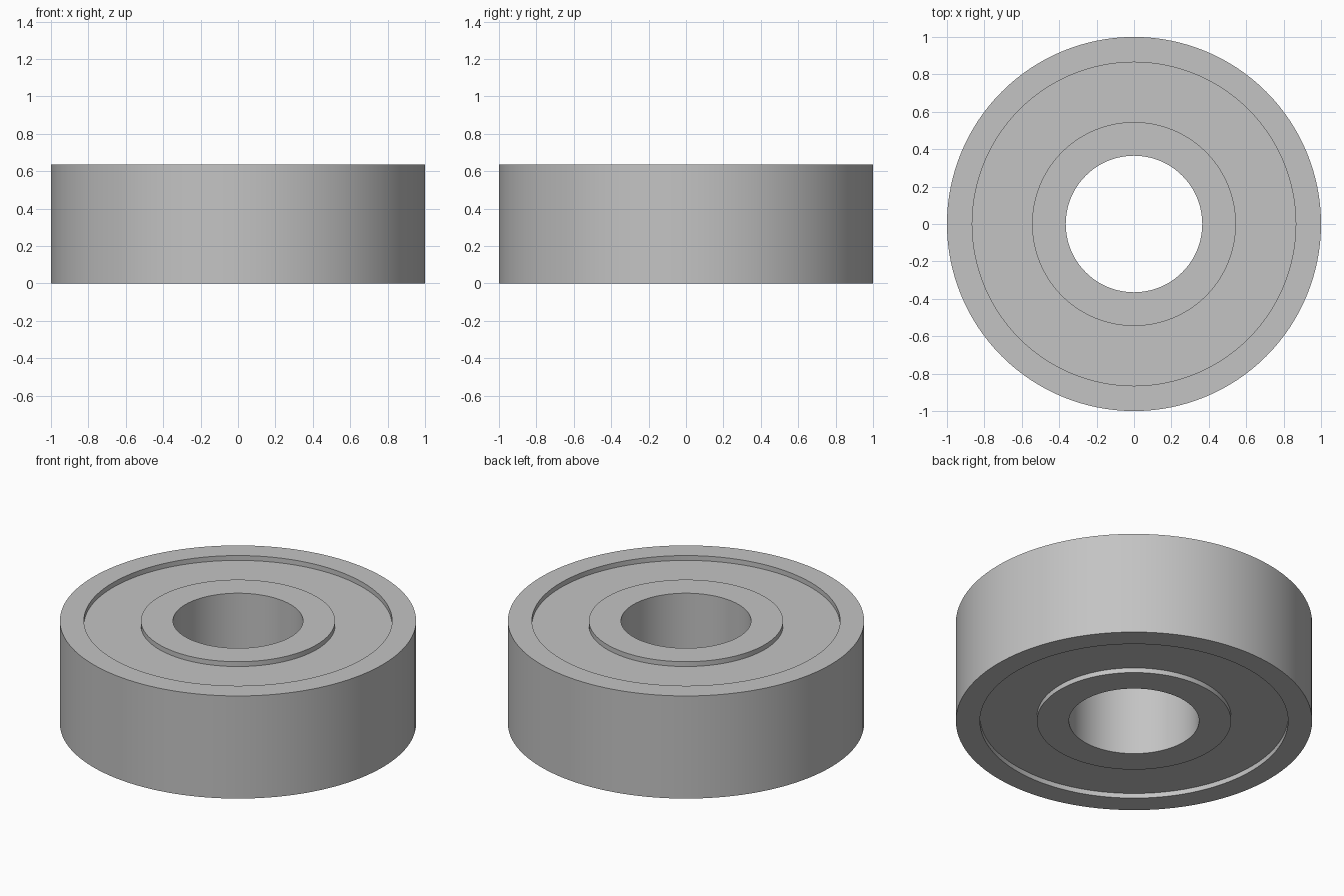
import bpy, bmesh
from math import cos, sin, tau, radians

if "Cube" in bpy.data.objects:
    bpy.data.objects.remove(bpy.data.objects["Cube"], do_unlink=True)

HEIGHT = 0.636
RECESS = 0.03
SEGMENTS = 128

steel = bpy.data.materials.new("steel grey")
steel.use_nodes = True
colour = (0.55, 0.55, 0.55, 1)
steel.diffuse_color = colour
steel.node_tree.nodes["Principled BSDF"].inputs["Base Color"].default_value = colour


def ring(name, inner, outer, low, high, walls=True):
    """Revolve a rectangular section around z."""
    section = [(inner, low), (outer, low), (outer, high), (inner, high)]
    bm = bmesh.new()
    loops = []
    for r, z in section:
        loops.append([bm.verts.new((r * cos(tau * i / SEGMENTS), r * sin(tau * i / SEGMENTS), z))
                      for i in range(SEGMENTS)])
    for k, a in enumerate(loops):
        b = loops[(k + 1) % len(loops)]
        # Side walls of an enclosed ring are skipped
        if not walls and k % 2:
            continue
        for i in range(SEGMENTS):
            j = (i + 1) % SEGMENTS
            bm.faces.new((a[i], a[j], b[j], b[i]))
    if walls:
        bmesh.ops.recalc_face_normals(bm, faces=bm.faces)
    else:
        for f in bm.faces:
            f.normal_update()
            if f.normal.z * (f.calc_center_median().z - HEIGHT / 2) < 0:
                f.normal_flip()
    mesh = bpy.data.meshes.new(name)
    bm.to_mesh(mesh)
    bm.free()
    mesh.materials.append(steel)
    obj = bpy.data.objects.new(name, mesh)
    bpy.context.collection.objects.link(obj)
    bpy.ops.object.select_all(action='DESELECT')
    obj.select_set(True)
    bpy.context.view_layer.objects.active = obj
    bpy.ops.object.shade_smooth_by_angle(angle=radians(30))
    return obj


# Full-height races with the recessed shields closing the gap between them
ring("outer_race", 0.865, 1.0, 0, HEIGHT)
ring("inner_race", 0.365, 0.545, 0, HEIGHT)
ring("shields", 0.545, 0.865, RECESS, HEIGHT - RECESS, walls=False)
